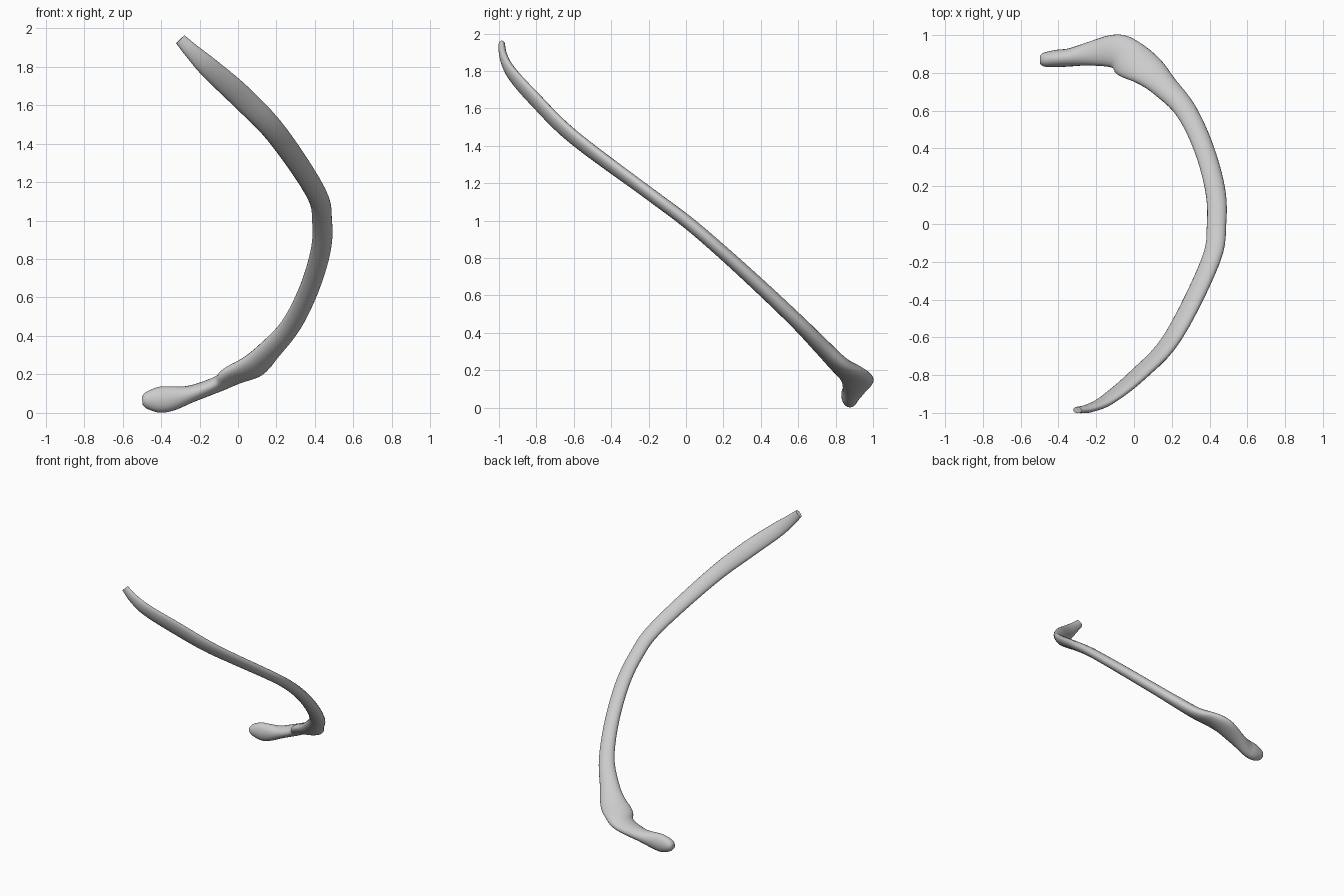
import bpy, bmesh, math
from mathutils import Vector

if "Cube" in bpy.data.objects:
    bpy.data.objects.remove(bpy.data.objects["Cube"])

# Stations from head to front tip: x, y, z, half width, half thickness, tilt in degrees
STATIONS = [
    (-0.497, 0.870, 0.065, 0.022, 0.022, 40),
    (-0.475, 0.870, 0.066, 0.037, 0.044, 40),
    (-0.410, 0.876, 0.068, 0.046, 0.067, 40),
    (-0.340, 0.882, 0.076, 0.048, 0.063, 40),
    (-0.240, 0.900, 0.100, 0.062, 0.044, 40),
    (-0.100, 0.915, 0.152, 0.090, 0.041, 38),
    (-0.020, 0.870, 0.197, 0.104, 0.043, 26),
    (0.073, 0.812, 0.240, 0.092, 0.044, 14),
    (0.160, 0.730, 0.322, 0.070, 0.043, 12),
    (0.275, 0.600, 0.455, 0.057, 0.039, 10),
    (0.370, 0.400, 0.645, 0.053, 0.037, 8),
    (0.430, 0.180, 0.845, 0.053, 0.035, 6),
    (0.437, 0.000, 0.998, 0.052, 0.034, 8),
    (0.404, -0.200, 1.147, 0.053, 0.032, 14),
    (0.205, -0.600, 1.445, 0.058, 0.031, 24),
    (0.020, -0.800, 1.640, 0.062, 0.029, 28),
    (-0.140, -0.930, 1.785, 0.055, 0.026, 30),
    (-0.235, -0.975, 1.875, 0.041, 0.022, 33),
    (-0.300, -0.985, 1.942, 0.030, 0.017, 35),
]
STEPS, SIDES = 5, 20
RIB_NORMAL = Vector((0, 0.65, 0.76))


def spline(a, b, c, d, t):
    """Catmull-Rom blend of four stations."""
    return [0.5 * (2 * q + (r - p) * t + (2 * p - 5 * q + 4 * r - s) * t * t
                   + (3 * q - p - 3 * r + s) * t ** 3)
            for p, q, r, s in zip(a, b, c, d)]


# Smooth the stations along the bone
pts = [STATIONS[0]] + STATIONS + [STATIONS[-1]]
path = [spline(*pts[i:i + 4], k / STEPS)
        for i in range(len(STATIONS) - 1) for k in range(STEPS)]
path.append(list(STATIONS[-1]))
centres = [Vector(p[:3]) for p in path]

# Sweep a tilted oval along the curve
bm = bmesh.new()
rings = []
for i, (c, p) in enumerate(zip(centres, path)):
    lo, hi = max(i - 3, 0), min(i + 3, len(path) - 1)
    tangent = (centres[hi] - centres[lo]).normalized()
    outward = RIB_NORMAL.cross(tangent).normalized()
    upward = tangent.cross(outward)
    tilt = math.radians(p[5])
    wide = outward * math.cos(tilt) + upward * math.sin(tilt)
    thin = tangent.cross(wide)
    ring = []
    for k in range(SIDES):
        a = 2 * math.pi * k / SIDES
        ring.append(bm.verts.new(c + wide * p[3] * math.cos(a) + thin * p[4] * math.sin(a)))
    rings.append(ring)
for r, s in zip(rings, rings[1:]):
    for k in range(SIDES):
        j = (k + 1) % SIDES
        bm.faces.new((r[k], r[j], s[j], s[k]))

# Close both ends
bm.faces.new(rings[0][::-1])
bm.faces.new(rings[-1])
bmesh.ops.recalc_face_normals(bm, faces=bm.faces)

mesh = bpy.data.meshes.new("rib_bone")
bm.to_mesh(mesh)
bm.free()
rib = bpy.data.objects.new("rib_bone", mesh)
bpy.context.collection.objects.link(rib)
bpy.context.view_layer.objects.active = rib
rib.select_set(True)
bpy.ops.object.shade_smooth_by_angle(angle=math.radians(50))
